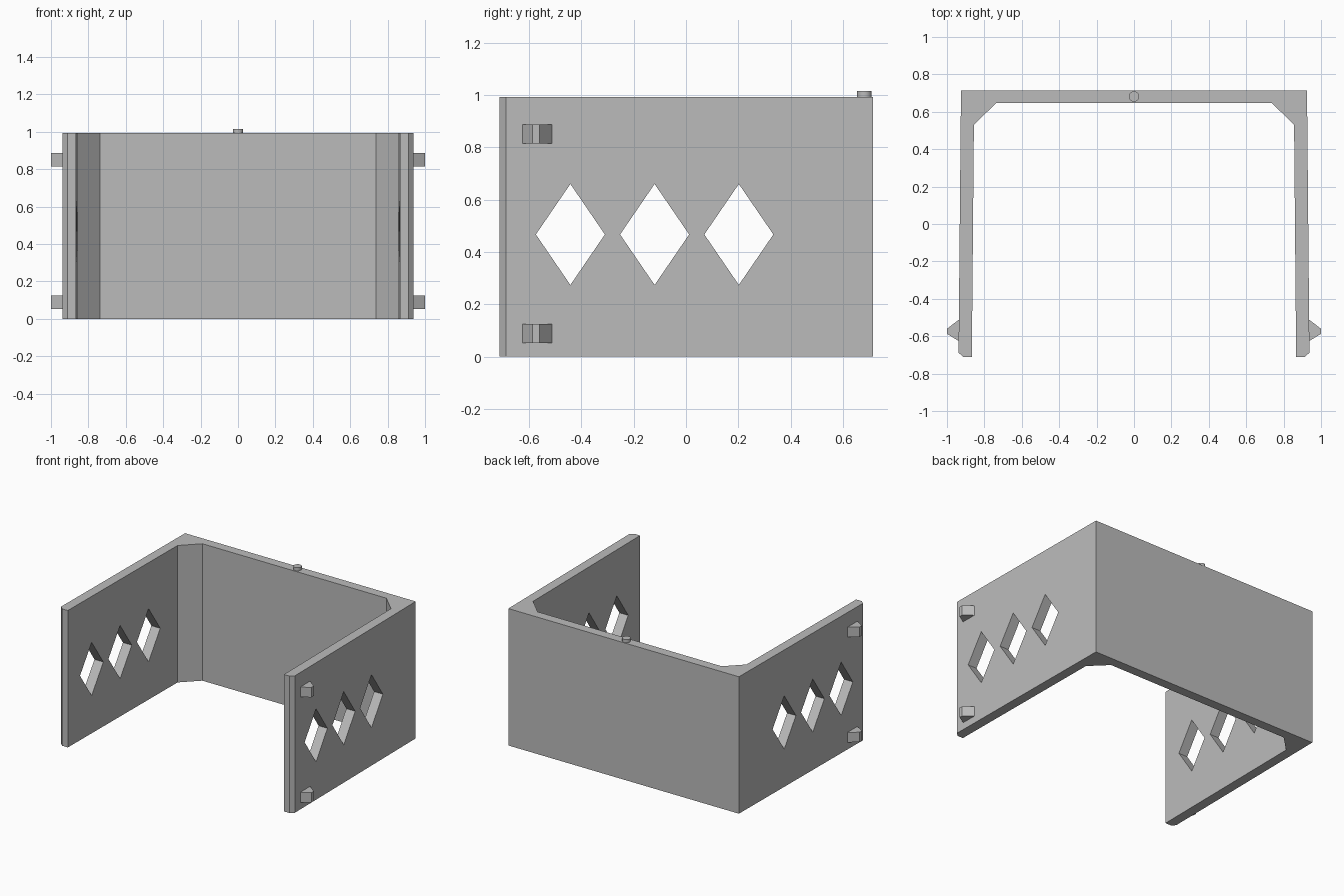
import bpy
import bmesh
from mathutils import Vector

cube = bpy.data.objects.get("Cube")
if cube:
    bpy.data.objects.remove(cube, do_unlink=True)

grey = bpy.data.materials.new("plain grey")
grey.use_nodes = True
colour = (0.5, 0.5, 0.5, 1.0)
grey.diffuse_color = colour
grey.node_tree.nodes["Principled BSDF"].inputs["Base Color"].default_value = colour

HEIGHT = 0.993


def prism(name, profile, direction):
    """Extrude a closed flat profile along a direction."""
    bm = bmesh.new()
    face = bm.faces.new([bm.verts.new(p) for p in profile])
    grown = bmesh.ops.extrude_face_region(bm, geom=[face])
    verts = [v for v in grown["geom"] if isinstance(v, bmesh.types.BMVert)]
    bmesh.ops.translate(bm, verts=verts, vec=Vector(direction))
    bmesh.ops.recalc_face_normals(bm, faces=bm.faces)
    mesh = bpy.data.meshes.new(name)
    bm.to_mesh(mesh)
    bm.free()
    mesh.materials.append(grey)
    obj = bpy.data.objects.new(name, mesh)
    bpy.context.collection.objects.link(obj)
    return obj


# U-shaped wall with slightly splayed arms and chamfered corners
half = [(0.925, 0.715), (0.938, -0.688), (0.912, -0.712), (0.867, -0.712),
        (0.856, 0.53), (0.738, 0.646)]
outline = half + [(-x, y) for x, y in reversed(half)]
wall = prism("wall", [(x, y, 0) for x, y in outline], (0, 0, HEIGHT))

# Diamond windows cut straight through both arms
for i, y in enumerate((-0.442, -0.12, 0.202)):
    z, w, h = 0.467, 0.132, 0.193
    diamond = [(-1.1, y - w, z), (-1.1, y, z - h), (-1.1, y + w, z), (-1.1, y, z + h)]
    cutter = prism(f"window_cutter_{i + 1}", diamond, (2.2, 0, 0))
    cutter.hide_render = True
    cutter.hide_set(True)
    cut = wall.modifiers.new("window", "BOOLEAN")
    cut.operation = "DIFFERENCE"
    cut.solver = "EXACT"
    cut.object = cutter

# Wedge-shaped catches on the outside of each arm
for side, sx in (("left", 1), ("right", -1)):
    for level, z in (("lower", 0.052), ("upper", 0.815)):
        wedge = [(0.93, -0.63), (1.0, -0.587), (1.0, -0.56), (0.93, -0.507)]
        prism(f"{side}_{level}_catch", [(sx * x, y, z) for x, y in wedge], (0, 0, 0.072))

# Locating pin on the back wall
bpy.ops.mesh.primitive_cylinder_add(vertices=24, radius=0.028, depth=0.045,
                                    location=(0, 0.682, HEIGHT))
pin = bpy.context.object
pin.name = "locating_pin"
pin.data.materials.append(grey)
bpy.ops.object.shade_smooth_by_angle()
